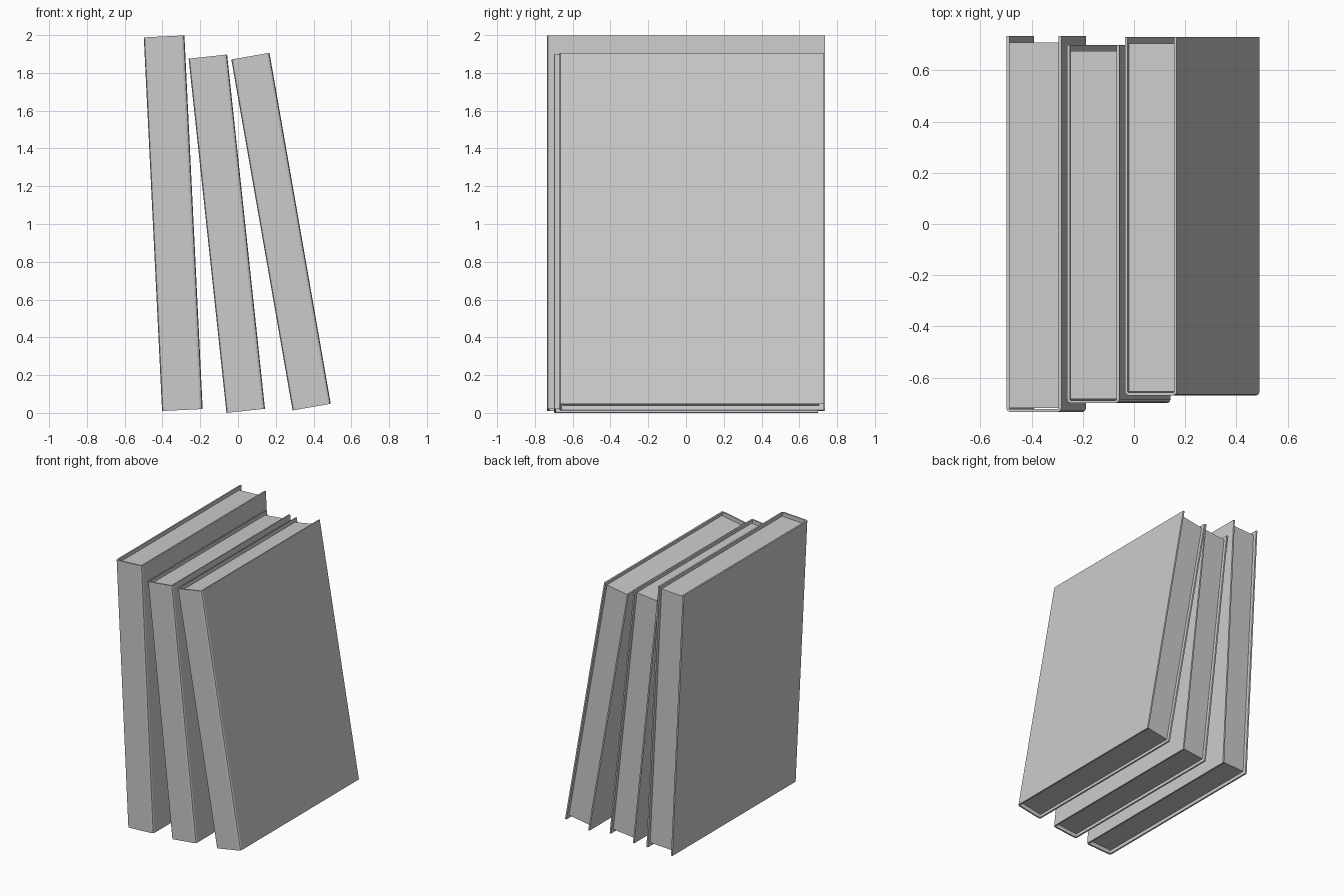
import bpy, bmesh
from math import radians, sin, cos, pi
from mathutils import Matrix

if "Cube" in bpy.data.objects:
    bpy.data.objects.remove(bpy.data.objects["Cube"])


def prism(name, profile, z0, z1, matrix):
    """Extrude an xy outline from z0 to z1 and place it."""
    bm = bmesh.new()
    face = bm.faces.new([bm.verts.new((x, y, z0)) for x, y in profile])
    ret = bmesh.ops.extrude_face_region(bm, geom=[face])
    verts = [v for v in ret["geom"] if isinstance(v, bmesh.types.BMVert)]
    bmesh.ops.translate(bm, verts=verts, vec=(0, 0, z1 - z0))
    bmesh.ops.recalc_face_normals(bm, faces=bm.faces)
    bm.transform(matrix)
    mesh = bpy.data.meshes.new(name)
    bm.to_mesh(mesh)
    bm.free()
    obj = bpy.data.objects.new(name, mesh)
    bpy.context.collection.objects.link(obj)
    return obj


def arc(cx, cy, r, a0, a1, n=2):
    return [(cx + r * cos(a0 + (a1 - a0) * i / n),
             cy + r * sin(a0 + (a1 - a0) * i / n)) for i in range(n + 1)]


def book(label, corner, tilt, s):
    w, d, h = 0.205 * s, 1.40 * s, 1.886 * s    # outer size
    t, r, over = 0.011 * s, 0.015 * s, 0.025 * s  # board, spine rounding, overhang
    m = Matrix.Translation(corner) @ Matrix.Rotation(radians(-tilt), 4, 'Y')
    # U-shaped cover with rounded spine corners
    outer = ([(0, d)] + arc(r, r, r, pi, 1.5 * pi)
             + arc(w - r, r, r, 1.5 * pi, 2 * pi) + [(w, d)])
    ri = r - t
    inner = ([(w - t, d)] + arc(w - r, r, ri, 2 * pi, 1.5 * pi)
             + arc(r, r, ri, 1.5 * pi, pi) + [(t, d)])
    prism(label + "_book_cover", outer + inner, 0, h, m)
    # page block, inset from the cover edges and just off the spine
    y0, y1 = t + 0.005, d - over
    prism(label + "_book_pages",
          [(t, y0), (w - t, y0), (w - t, y1), (t, y1)], over, h - over, m)


# three books leaning left, increasingly tilted
book("left", (-0.402, -0.735, 0.010), 2.8, 1.05)
book("middle", (-0.061, -0.70, 0.0), 6.1, 1.0)
book("right", (0.289, -0.67, 0.013), 9.9, 1.0)
